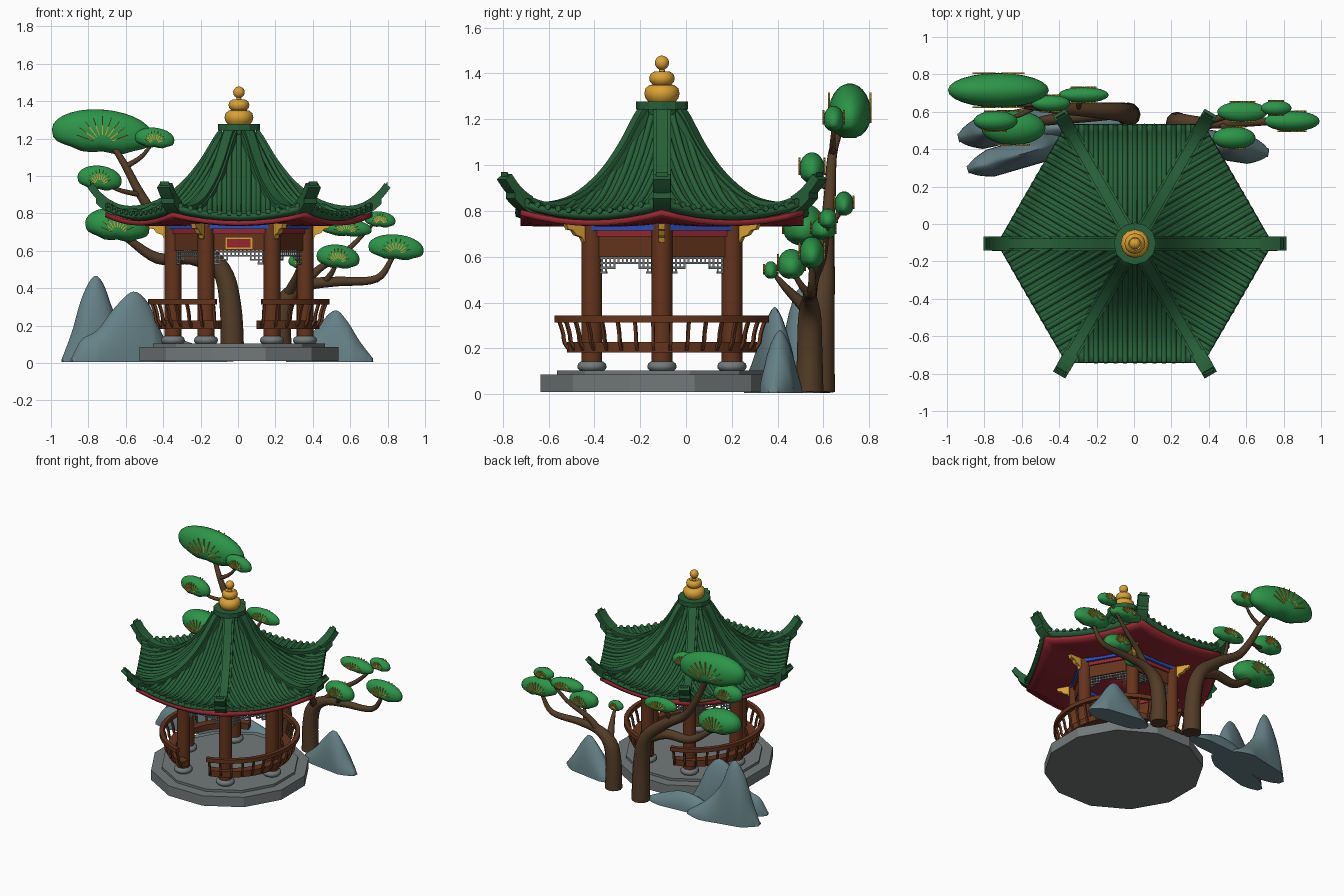
import bpy, bmesh, math
from math import sin, cos, pi, radians
from mathutils import Vector as V

if "Cube" in bpy.data.objects:
    bpy.data.objects.remove(bpy.data.objects["Cube"])

C = V((0.005, -0.105, 0))          # pavilion centre
C30 = cos(pi / 6)

def mat(name, rgb):
    m = bpy.data.materials.new(name)
    m.diffuse_color = (*rgb, 1)
    m.use_nodes = True
    m.node_tree.nodes["Principled BSDF"].inputs["Base Color"].default_value = m.diffuse_color
    return m

GREEN = mat("roof_green", (.02, .115, .04))
LEAF = mat("leaf_green", (.025, .3, .065))
WOOD = mat("red_brown_wood", (.13, .035, .012))
BARK = mat("bark", (.085, .045, .02))
GOLD = mat("gold", (.7, .36, .035))
RED = mat("red", (.3, .02, .03))
BLUE = mat("blue", (.02, .08, .5))
ROCK = mat("rock", (.13, .22, .24))
STONE = mat("stone", (.17, .19, .19))

def finish(name, bm, m, angle=None):
    bmesh.ops.recalc_face_normals(bm, faces=bm.faces)
    me = bpy.data.meshes.new(name)
    bm.to_mesh(me)
    bm.free()
    ob = bpy.data.objects.new(name, me)
    bpy.context.collection.objects.link(ob)
    me.materials.append(m)
    if angle:
        bpy.ops.object.select_all(action='DESELECT')
        ob.select_set(True)
        bpy.context.view_layer.objects.active = ob
        bpy.ops.object.shade_smooth_by_angle(angle=radians(angle))
    return ob

def loft(name, strips, m, angle=None):
    """Skin each list of closed loops into a capped solid."""
    bm = bmesh.new()
    for loops in strips:
        rows = [[bm.verts.new(p) for p in lp] for lp in loops]
        n = len(rows[0])
        for a, b in zip(rows, rows[1:]):
            for i in range(n):
                bm.faces.new((a[i], a[(i + 1) % n], b[(i + 1) % n], b[i]))
        bm.faces.new(rows[0])
        bm.faces.new(rows[-1])
    return finish(name, bm, m, angle)

def rect(w, h):
    return [(-w / 2, -h / 2), (w / 2, -h / 2), (w / 2, h / 2), (-w / 2, h / 2)]

def circ(n):
    return [(cos(2 * pi * i / n), sin(2 * pi * i / n)) for i in range(n)]

def sweep(path, shape, ref=(0, 0, 1), scales=None):
    path = [V(p) for p in path]
    out = []
    for i, p in enumerate(path):
        d = (path[min(i + 1, len(path) - 1)] - path[max(i - 1, 0)]).normalized()
        r = V(ref) if abs(d.dot(V(ref))) < .98 else V((1, 0, 0))
        side = d.cross(r).normalized()
        up = side.cross(d)
        s = scales[i] if scales else 1
        out.append([p + side * a * s + up * b * s for a, b in shape])
    return out

def smooth(pts, n=6):
    """Catmull-Rom through points of any dimension."""
    pts = [V(p) for p in pts]
    q = [2 * pts[0] - pts[1]] + pts + [2 * pts[-1] - pts[-2]]
    out = []
    for a, b, c, d in zip(q, q[1:], q[2:], q[3:]):
        for k in range(n):
            t = k / n
            out.append(.5 * (2 * b + (c - a) * t + (2 * a - 5 * b + 4 * c - d) * t * t + (3 * b - a - 3 * c + d) * t ** 3))
    return out + [pts[-1]]

def lathe(prof, n, at=C, rot=0):
    return [[at + V((r * cos(rot + 2 * pi * i / n), r * sin(rot + 2 * pi * i / n), z)) for i in range(n)] for r, z in prof]

def polar(r, a, z):
    return C + V((r * cos(a), r * sin(a), z))

def on_side(k, x, d, z):
    """Point on hexagon side k: x along the side, d outwards."""
    a = radians(30 + 60 * k)
    return C + V((d * cos(a) - x * sin(a), d * sin(a) + x * cos(a), z))

# stone platform
loft("platform_base", [lathe([(.55, .01), (.55, .085)], 12, rot=pi / 12)], STONE)
loft("platform_step", [lathe([(.475, .085), (.475, .103)], 12, rot=pi / 12)], STONE)

# columns and their stone feet
spots = [polar(.353, k * pi / 3, 0) for k in range(6)]
loft("columns", [lathe([(.045, .1), (.045, .74)], 16, s) for s in spots], WOOD, 40)
loft("column_feet", [lathe([(.05, .1), (.062, .112), (.064, .122), (.06, .134), (.048, .143)], 16, s) for s in spots], STONE, 50)

# curved bench railing, open at front and back
def arc(r, z, w, h, a0):
    return sweep([polar(r, radians(a0 + 150 * i / 24), z) for i in range(25)], rect(w, h))
loft("bench_seat", [arc(.40, .205, .06, .045, a) for a in (-75, 105)], WOOD, 30)
loft("top_rail", [arc(.47, .328, .03, .03, a) for a in (-75, 105)], WOOD, 30)
slats = []
for a0 in (-75, 105):
    for i in range(16):
        a = radians(a0 + 2 + 146 * i / 15)
        path = smooth([(.42, .19), (.445, .225), (.45, .26), (.462, .3), (.472, .325)], 2)
        slats.append(sweep([polar(p[0], a, p[1]) for p in path], rect(.014, .014), (cos(a), sin(a), 0)))
loft("railing_slats", slats, WOOD, 30)

# beams, panels and hanging lattice on each side
def beams(name, d, half, z, w, h, m):
    loft(name, [sweep([on_side(k, -half, d, z), on_side(k, half, d, z)], rect(w, h)) for k in range(6)], m)
beams("upper_panels", .306, .17, .645, .025, .09, WOOD)
beams("red_beams", .308, .175, .702, .04, .026, RED)
beams("blue_beams", .315, .185, .735, .06, .04, BLUE)
bars = []
for k in range(6):
    for z, inner in ((.594, 0), (.573, 0), (.552, .06), (.532, .1)):
        for a, b in (((-.132, -inner), (inner, .132)) if inner else ((-.132, .132),)):
            bars.append(sweep([on_side(k, a, .306, z), on_side(k, b, .306, z)], rect(.009, .009)))
    for i in range(-6, 7):
        x = i * .021
        bot = .532 if abs(x) > .095 else .552 if abs(x) > .055 else .573
        bars.append(sweep([on_side(k, x, .306, bot - .004), on_side(k, x, .306, .602)], rect(.008, .008)))
loft("hanging_lattice", bars, STONE)

# plaque over the entrance
for name, w, h, t, m in (("plaque_frame", .15, .068, .03, GOLD), ("plaque", .125, .046, .04, RED)):
    loft(name, [sweep([on_side(4, -w / 2, .325, .64), on_side(4, w / 2, .325, .64)], rect(t, h))], m)

# gold corner brackets
prof = [(.38, .655), (.4, .665), (.41, .685), (.44, .695), (.455, .715), (.48, .72), (.49, .745), (.38, .745)]
brk = []
for k in range(6):
    a = k * pi / 3
    o = V((-sin(a), cos(a), 0)) * .014
    brk.append([[polar(r, a, z) + s * o for r, z in prof] for s in (-1, 1)])
loft("corner_brackets", brk, GOLD)

# roof: hexagonal swept-up surface
table = smooth([(.08, 1.25), (.12, 1.19), (.2, 1.065), (.3, .95), (.42, .86), (.56, .818), (.66, .825), (.73, .855)], 8)
def roof_z(R, s):
    z = table[-1][1]
    for a, b in zip(table, table[1:]):
        if R <= b[0]:
            z = a[1] + (b[1] - a[1]) * (R - a[0]) / (b[0] - a[0])
            break
    return z - .055 * (R / .727) ** 2 * (1 - s * s)

def hex_shell(name, Rs, zf, thick, m):
    bm = bmesh.new()
    n = 8
    rows = []
    for R in Rs:
        rows.append([bm.verts.new(on_side(k, R / 2 * (2 * i / n - 1), R * C30, zf(R, 2 * i / n - 1)))
                     for k in range(6) for i in range(n)])
    for a, b in zip(rows, rows[1:]):
        for i in range(6 * n):
            j = (i + 1) % (6 * n)
            bm.faces.new((a[i], b[i], b[j], a[j]))
    ob = finish(name, bm, m, 25)
    mod = ob.modifiers.new("thickness", 'SOLIDIFY')
    mod.thickness = thick
    mod.offset = -1 if ob.data.polygons[0].normal.z > 0 else 1
    return ob

hex_shell("roof_surface", [.08 + .647 * i / 16 for i in range(17)], roof_z, .025, GREEN)
hex_shell("red_soffit", [.01, .2, .36, .45, .54, .63, .712],
          lambda R, s: .765 + .04 * (R / .712) ** 3 - .045 * (R / .712) ** 2 * (1 - s * s), .025, RED)

# roof tile ribs
ribs = []
for k in range(6):
    for i in range(-6, 7):
        x = i * .052
        d0, d1 = max(.09, abs(x) * 2 * C30 + .01), .637
        ds = [d0 + (d1 - d0) * j / 12 for j in range(13)]
        ribs.append(sweep([on_side(k, x, d, roof_z(d / C30, 2 * x * C30 / d) + .002) for d in ds],
                          [(a * .014, b * .014) for a, b in circ(8)]))
loft("tile_ribs", ribs, GREEN, 50)

# upturned hip ridges
top = smooth([(.09, 1.265), (.13, 1.215), (.21, 1.085), (.31, .965), (.44, .872), (.58, .84), (.68, .865), (.75, .915), (.795, .97)], 4)
ridges = []
for k in range(6):
    a = k * pi / 3
    o = V((-sin(a), cos(a), 0))
    for w, up, dn in ((.054, 0, .05), (.078, -.022, .075)):
        pts = top if w < .07 else top[:-3]
        ridges.append([[polar(p[0], a, p[1] + z) + o * s * w / 2 for s, z in ((-1, -dn), (1, -dn), (1, up), (-1, up))] for p in pts])
    ridges.append(sweep([polar(p[0], a, p[1] - .02) for p in top[-9:]], rect(.076, .04)))
loft("hip_ridges", ridges, GREEN, 30)

# crown collar and gold finial
loft("crown_collar", [lathe([(.085, 1.19), (.085, 1.243), (.113, 1.243), (.113, 1.277), (.05, 1.277)], 12)], GREEN)
fin = [(.06, 1.277), (.072, 1.292), (.077, 1.312), (.072, 1.335), (.055, 1.349), (.04, 1.352), (.052, 1.363), (.056, 1.38),
       (.05, 1.398), (.035, 1.408), (.014, 1.412), (.012, 1.428)]
fin += [(.031 * cos(radians(t)), 1.457 + .031 * sin(radians(t))) for t in range(-60, 90, 20)] + [(.002, 1.488)]
loft("finial", [lathe([(r, z - .01 * (z > 1.41)) for r, z in fin], 12)], GOLD, 50)

# rocks: bell-shaped slabs (start xy, end xy, half width, height profile)
def rock(name, p, q, w, heights):
    p, q = V((*p, 0)), V((*q, 0))
    side = V((0, 0, 1)).cross((q - p).normalized())
    loops = []
    for u, h in smooth(heights, 6):
        e = max(.08, min(1, 4.5 * min(u, 1 - u))) ** .5
        loops.append([p.lerp(q, u) + side * w * e * cos(t) * abs(cos(t)) ** .35 + V((0, 0, .006 + max(h, .01) * sin(t)))
                      for t in [pi * i / 14 for i in range(15)]])
    loft(name, [loops], ROCK, 60)
rock("left_tall_rock", (-.94, .46), (-.42, .57), .085,
     [(0, .02), (.1, .16), (.2, .34), (.32, .455), (.42, .42), (.55, .25), (.75, .12), (1, .02)])
rock("left_middle_rock", (-.89, .29), (-.34, .45), .075,
     [(0, .02), (.1, .12), (.25, .17), (.42, .29), (.6, .375), (.75, .31), (.88, .15), (1, .02)])
rock("low_rock", (-.6, .5), (-.06, .54), .06, [(0, .02), (.25, .1), (.5, .12), (.75, .08), (1, .02)])
rock("right_rock", (.26, .45), (.72, .38), .075,
     [(0, .02), (.2, .1), (.38, .2), (.56, .275), (.7, .22), (.85, .11), (1, .02)])

# tree trunks and branches: points are x, y, z, radius
def limbs(name, paths):
    strips = []
    for path in paths:
        pts = smooth(path, 5)
        strips.append(sweep([p[:3] for p in pts], circ(12), (0, 1, 0), [p[3] for p in pts]))
    loft(name, strips, BARK, 50)
limbs("left_tree", [
    [(-.03, .585, .01, .065), (-.04, .59, .3, .058), (-.09, .6, .5, .05), (-.25, .61, .65, .038), (-.42, .62, .76, .03),
     (-.52, .63, .9, .025), (-.6, .64, 1.05, .02), (-.68, .68, 1.18, .014)],
    [(-.09, .6, .5, .04), (-.25, .58, .56, .035), (-.43, .56, .56, .03), (-.6, .53, .67, .018)],
    [(-.6, .64, 1.05, .016), (-.52, .64, 1.1, .012), (-.46, .645, 1.17, .008)],
    [(-.52, .63, .9, .015), (-.62, .58, .92, .012), (-.72, .555, .96, .008)],
    [(-.3, .61, .69, .015), (-.29, .65, .76, .012), (-.27, .685, .81, .008)]])
limbs("right_tree", [
    [(.23, .54, .01, .06), (.23, .54, .2, .055), (.26, .54, .34, .05), (.36, .54, .415, .034), (.52, .54, .435, .026),
     (.74, .55, .45, .02), (.83, .55, .57, .012)],
    [(.34, .54, .4, .028), (.43, .56, .5, .02), (.58, .6, .6, .015), (.72, .62, .74, .008)],
    [(.46, .54, .43, .018), (.5, .5, .48, .014), (.53, .465, .54, .008)],
    [(.27, .53, .37, .03), (.31, .44, .46, .018), (.33, .38, .53, .008)]])

# cloud-shaped foliage pads with needle fans on both faces
pads = [(-.725, .715, 1.23, .27, .092, .125), (-.445, .645, 1.2, .105, .045, .058), (-.74, .55, .985, .118, .055, .07),
        (-.645, .515, .735, .172, .093, .095), (-.27, .69, .83, .135, .042, .055), (.845, .55, .615, .148, .055, .072),
        (.76, .62, .765, .082, .04, .045), (.535, .46, .565, .115, .06, .068), (.58, .6, .72, .135, .055, .05),
        (.33, .37, .54, .06, .03, .04)]
leaves = bmesh.new()
needles = []
for x, y, z, rx, ry, rz in pads:
    for v in bmesh.ops.create_uvsphere(leaves, u_segments=24, v_segments=14, radius=1)["verts"]:
        a, b, c = v.co
        if c < 0:
            c = -.85 * abs(c) ** .7 + .06 * cos(9 * a) * abs(c)
        v.co = (x + a * rx, y + b * ry, z + (c - .15 * a) * rz)
    for s in (-1, 1):
        for i in range(9):
            t = radians(10 + 20 * i)
            o = V((x, y + s * ry * .98, z - .5 * rz))
            d = V((cos(t) * .52 * rx, 0, (.25 + sin(t) * .95) * rz))
            needles.append(sweep([o + d * .35, o + d], rect(.005, .008), (0, 1, 0)))
finish("foliage_pads", leaves, LEAF, 60)
loft("needle_fans", needles, GOLD)
